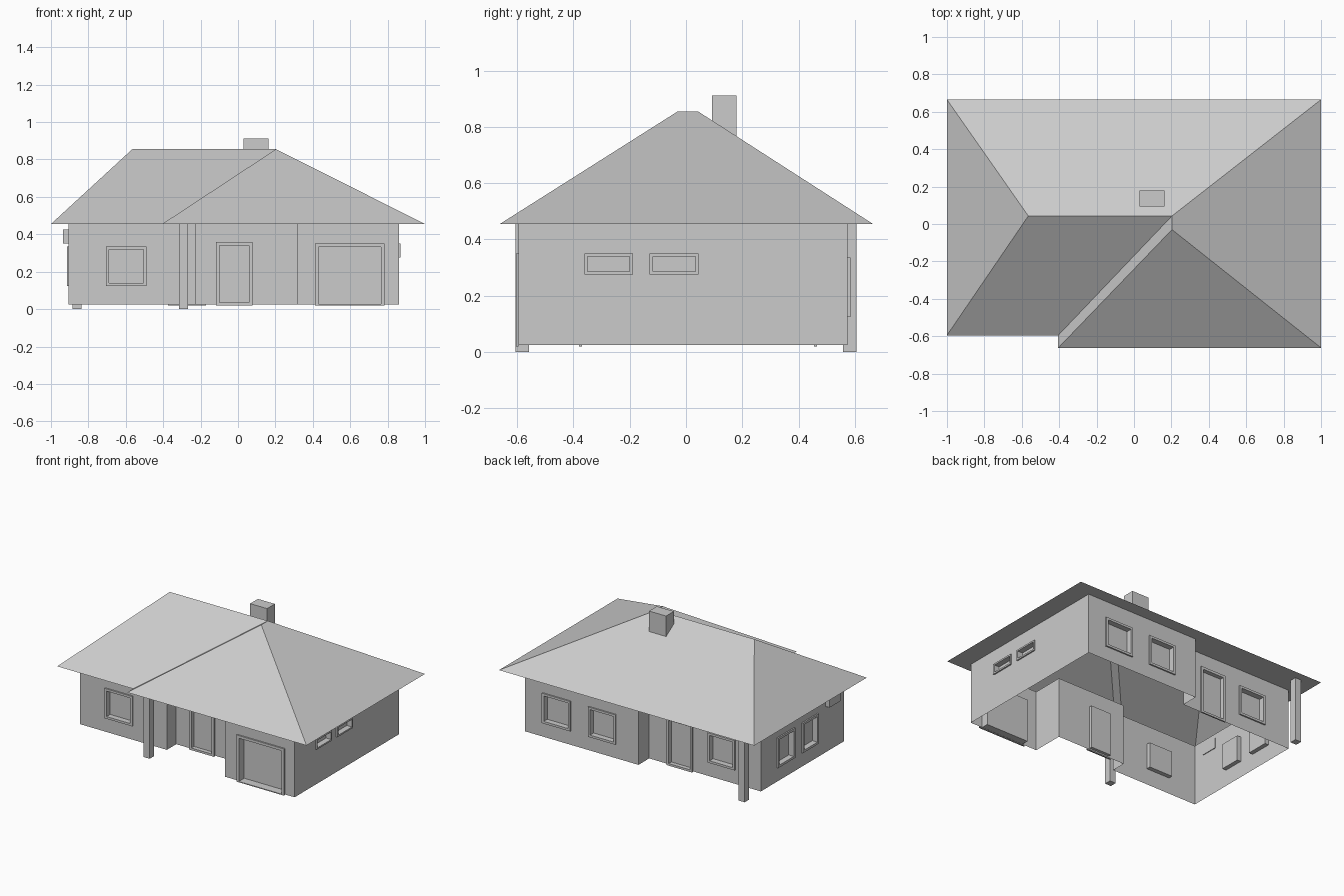
import bpy, bmesh
from mathutils import Vector

if "Cube" in bpy.data.objects:
    bpy.data.objects.remove(bpy.data.objects["Cube"])

BASE, EAVE, RIDGE = 0.025, 0.455, 0.855


def make(name, build):
    bm = bmesh.new()
    build(bm)
    me = bpy.data.meshes.new(name)
    bm.to_mesh(me)
    bm.free()
    ob = bpy.data.objects.new(name, me)
    bpy.context.collection.objects.link(ob)
    return ob


def face(bm, pts):
    return bm.faces.new([bm.verts.new(p) for p in pts])


def box(name, lo, hi):
    def build(bm):
        bmesh.ops.create_cube(bm, size=1)
        for v in bm.verts:
            v.co = [(a + b) / 2 + c * (b - a) for a, b, c in zip(lo, hi, v.co)]
    return make(name, build)


# Wall footprint, counter-clockwise from the front left corner
FOOT = [(-.905, -.475), (-.225, -.475), (-.225, -.37), (.315, -.37), (.315, -.595),
        (.86, -.595), (.86, .575), (-.03, .575), (-.03, .455), (-.905, .455)]

# Openings per wall: kind, start and end along the wall's axis
KINDS = {  # bottom, top, recess depth, frame width
    "window": (.14, .32, .03, .016),
    "small_window": (.286, .339, .03, .011),
    "door": (.035, .34, .02, .018),
    "garage_door": (.026, .332, .05, .019),
}
OPENINGS = {
    0: [("window", -.69, -.505)],
    2: [("door", -.10, .06)],
    4: [("garage_door", .43, .765)],
    5: [("small_window", -.35, -.20), ("small_window", -.118, .033)],
    6: [("window", .515, .705), ("window", .16, .342)],
    8: [("door", -.355, -.19), ("window", -.69, -.51)],
    9: [("window", .10, .258), ("window", -.165, -.018)],
}


def frame(name, place, s0, s1, z0, z1, depth, w):
    # Raised surround, reveal and recessed panel built from rectangular loops
    low = max(z0 - w, .02)
    outer = [(s0 - w, low), (s1 + w, low), (s1 + w, z1 + w), (s0 - w, z1 + w)]
    inner = [(s0, z0), (s1, z0), (s1, z1), (s0, z1)]

    def build(bm):
        loops = [[bm.verts.new(place(s, z, d)) for s, z in rect]
                 for rect, d in ((outer, 0), (outer, .01), (inner, .01), (inner, -depth))]
        for a, b in zip(loops, loops[1:]):
            for i in range(4):
                j = (i + 1) % 4
                bm.faces.new((a[i], a[j], b[j], b[i]))
        bm.faces.new(loops[-1])
    make(name, build)


# Walls with real openings
for i, a in enumerate(FOOT):
    a, b = Vector(a), Vector(FOOT[(i + 1) % len(FOOT)])
    d = (b - a).normalized()
    n = Vector((d.y, -d.x))
    axis = 0 if abs(d.x) > .5 else 1

    def place(s, z, out=0.0):
        p = a + d * s + n * out
        return (p.x, p.y, z)

    holes = []
    for kind, lo, hi in OPENINGS.get(i, []):
        s0, s1 = sorted((abs(lo - a[axis]), abs(hi - a[axis])))
        holes.append((s0, s1, kind))
    holes.sort()

    def build(bm):
        def panel(s0, s1, z0, z1):
            if s1 - s0 > 1e-4 and z1 - z0 > 1e-4:
                face(bm, [place(s0, z0), place(s1, z0), place(s1, z1), place(s0, z1)])
        s = 0
        for s0, s1, kind in holes:
            z0, z1 = KINDS[kind][:2]
            panel(s, s0, BASE, EAVE)
            panel(s0, s1, BASE, z0)
            panel(s0, s1, z1, EAVE)
            s = s1
        panel(s, (b - a).length, BASE, EAVE)
    make(f"wall_{i}", build)
    for k, (s0, s1, kind) in enumerate(holes):
        frame(f"{kind}_{i}_{k}", place, s0, s1, *KINDS[kind])

# Hipped roof: six eave corners, three ridge points
EDGE = [(-1, -.595), (-.405, -.595), (-.405, -.662), (1, -.662), (1, .665), (-1, .665)]
TOP = [(-.565, .043), (.203, .043), (.203, -.03)]


def roof(bm):
    e = [bm.verts.new((x, y, EAVE)) for x, y in EDGE]
    t = [bm.verts.new((x, y, RIDGE)) for x, y in TOP]
    for f in ((e[0], e[1], t[1], t[0]), (e[1], e[2], t[2], t[1]), (e[2], e[3], t[2]),
              (e[3], e[4], t[1], t[2]), (e[4], e[5], t[0], t[1]), (e[5], e[0], t[0])):
        bm.faces.new(f)


make("roof", roof)


# Flat underside of the eaves, open over the rooms
def soffit(bm):
    edges = []
    for ring in (EDGE, FOOT):
        vs = [bm.verts.new((x, y, EAVE)) for x, y in ring]
        edges += [bm.edges.new((vs[k - 1], vs[k])) for k in range(len(vs))]
    bmesh.ops.triangle_fill(bm, edges=edges, use_beauty=True, normal=(0, 0, -1))
    for f in bm.faces:
        f.normal_update()
        if f.normal.z > 0:
            f.normal_flip()


make("soffit", soffit)

# Chimney, porch posts and the small box on the left wall
box("chimney", (.03, .093, .75), (.163, .18, .912))
box("front_post", (-.316, -.606, 0), (-.268, -.558, EAVE))
box("back_post", (-.884, .558, 0), (-.836, .606, EAVE))
box("wall_box", (-.936, -.39, .35), (-.9, -.27, .425))
